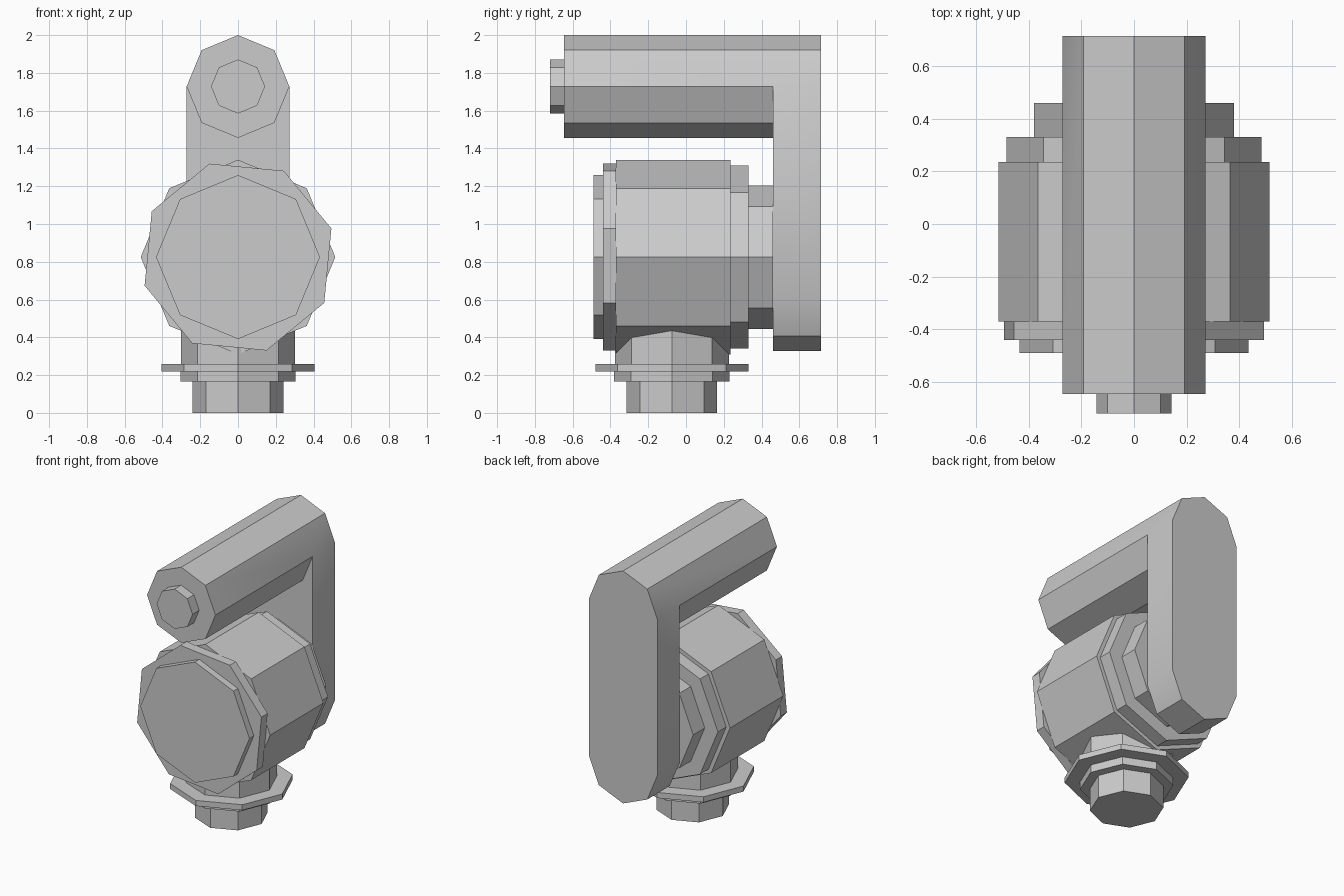
import bpy, bmesh, math

if "Cube" in bpy.data.objects:
    bpy.data.objects.remove(bpy.data.objects["Cube"], do_unlink=True)

grey = bpy.data.materials.new("plain grey")
grey.use_nodes = True
colour = (0.6, 0.6, 0.6, 1)
grey.diffuse_color = colour
grey.node_tree.nodes["Principled BSDF"].inputs["Base Color"].default_value = colour


def finish(name, bm):
    bmesh.ops.recalc_face_normals(bm, faces=bm.faces)
    mesh = bpy.data.meshes.new(name)
    bm.to_mesh(mesh)
    bm.free()
    mesh.materials.append(grey)
    obj = bpy.data.objects.new(name, mesh)
    bpy.context.collection.objects.link(obj)
    return obj


def octagon(radius, turn=0):
    """Eight points, starting at the right and going anticlockwise."""
    angles = [math.radians(45 * i + turn) for i in range(8)]
    return [(radius * math.cos(a), radius * math.sin(a)) for a in angles]


def prism(name, axis, centre, radius, start, end, turn=0):
    """Octagonal prism along y (centre is a height) or z (centre is a y)."""
    bm = bmesh.new()
    rings = []
    for d in (start, end):
        pts = [(u, d, centre + v) if axis == "y" else (u, centre + v, d)
               for u, v in octagon(radius, turn)]
        rings.append([bm.verts.new(p) for p in pts])
    for ring in rings:
        bm.faces.new(ring)
    a, b = rings
    for i in range(8):
        j = (i + 1) % 8
        bm.faces.new((a[i], a[j], b[j], b[i]))
    return finish(name, bm)


# Drum, lying front to back
DRUM_Z = 0.825
for name, radius, start, end, turn in (
        ("drum_body", 0.515, -0.37, 0.235, 0),
        ("drum_front_ring", 0.517, -0.44, -0.37, 17),
        ("drum_front_cap", 0.434, -0.49, -0.44, 0),
        ("drum_back_ring", 0.485, 0.235, 0.33, 0),
        ("drum_back_hub", 0.38, 0.33, 0.46, 0)):
    prism(name, "y", DRUM_Z, radius, start, end, turn)

# Stem below the drum
STEM_Y = -0.075
for name, radius, start, end in (
        ("stem_foot", 0.24, 0, 0.165),
        ("stem_collar", 0.305, 0.165, 0.22),
        ("stem_flange", 0.405, 0.22, 0.26),
        ("stem_neck", 0.302, 0.26, 0.6)):
    prism(name, "z", STEM_Y, radius, start, end)

# Knob on the tip of the handle
TOP_Z, LOW_Z = 1.728, 0.6
prism("handle_knob", "y", TOP_Z, 0.143, -0.72, -0.645)

# Handle and crank arm as one joined shape
FRONT, INNER, BACK = -0.645, 0.46, 0.715
bm = bmesh.new()
shape = octagon(0.272)


def ring(y, z, indices):
    return [bm.verts.new((shape[i % 8][0], y, z + shape[i % 8][1])) for i in indices]


tip = ring(FRONT, TOP_Z, range(8))
under = ring(INNER, TOP_Z, range(4, 9))       # lower half of handle at the arm
crown = ring(BACK, TOP_Z, range(5))           # rounded top of arm
foot_front = ring(INNER, LOW_Z, range(4, 9))  # rounded bottom of arm
foot_back = ring(BACK, LOW_Z, range(4, 9))
bm.faces.new(tip)
bm.faces.new(crown + foot_back)
bm.faces.new(under + foot_front[::-1])
for i in range(4):
    j = (i + 5) % 8
    top = [tip[i], tip[i + 1], crown[i + 1], crown[i]]
    if i == 0:
        top.append(under[4])
    if i == 3:
        top.insert(2, under[0])
    bm.faces.new(top)
    bm.faces.new((tip[i + 4], tip[j], under[i + 1], under[i]))
    bm.faces.new((foot_front[i], foot_front[i + 1], foot_back[i + 1], foot_back[i]))
bm.faces.new((under[0], crown[4], foot_back[0], foot_front[0]))
bm.faces.new((under[4], crown[0], foot_back[4], foot_front[4]))
arm = finish("handle_and_crank_arm", bm)

# Soften only the shallow joins between handle and arm
bpy.ops.object.select_all(action="DESELECT")
arm.select_set(True)
bpy.context.view_layer.objects.active = arm
bpy.ops.object.shade_smooth_by_angle(angle=math.radians(30))
